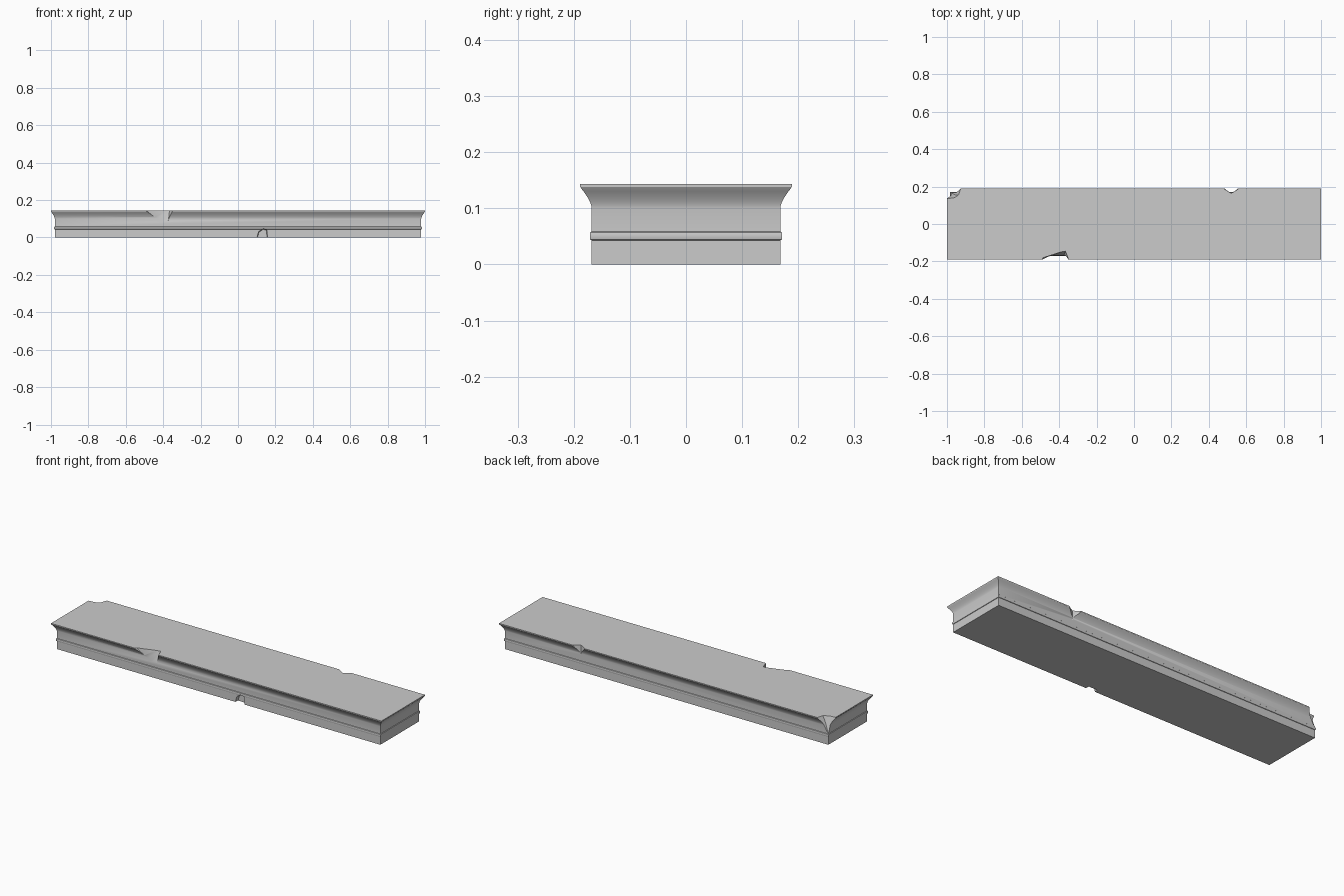
import bpy, bmesh, math

if "Cube" in bpy.data.objects:
    bpy.data.objects.remove(bpy.data.objects["Cube"])

# Moulding profile: (outward offset, height)
profile = [(0, 0), (0, 0.043), (0.0025, 0.044), (0.0035, 0.048),
           (0.0035, 0.053), (0.0025, 0.057), (0, 0.059), (0, 0.10)]
for i in range(1, 9):                      # flaring cove
    t = i / 8
    profile.append((0.0185 * t ** 1.55, 0.10 + 0.035 * t))
profile += [(0.0205, 0.138), (0.0205, 0.143)]  # top lip


def finish(bm, name):
    bmesh.ops.recalc_face_normals(bm, faces=bm.faces)
    mesh = bpy.data.meshes.new(name)
    bm.to_mesh(mesh)
    bm.free()
    ob = bpy.data.objects.new(name, mesh)
    bpy.context.collection.objects.link(ob)
    return ob


# Slab: the profile swept around a rectangle with mitred corners
bm = bmesh.new()
rings = []
for o, z in profile:
    x, y = 0.9795 + o, 0.168 + o
    rings.append([bm.verts.new((sx * x, sy * y, z))
                  for sx, sy in ((-1, -1), (1, -1), (1, 1), (-1, 1))])
for a, b in zip(rings, rings[1:]):
    for i in range(4):
        j = (i + 1) % 4
        bm.faces.new((a[i], a[j], b[j], b[i]))
bm.faces.new(rings[0][::-1])
bm.faces.new(rings[-1])
slab = finish(bm, "ledge_slab")


# Chips: convex stone-break shapes subtracted from the slab
def chip(name, points):
    bm = bmesh.new()
    for p in points:
        bm.verts.new(p)
    res = bmesh.ops.convex_hull(bm, input=bm.verts[:])
    junk = [v for v in bm.verts if not v.link_faces]
    bmesh.ops.delete(bm, geom=junk, context='VERTS')
    cutter = finish(bm, name)
    cutter.hide_render = True
    mod = slab.modifiers.new(name, 'BOOLEAN')
    mod.operation = 'DIFFERENCE'
    mod.solver = 'EXACT'
    mod.object = cutter
    return cutter


cutters = [
    chip("front_top_chip", [
        (-0.51, -0.187, 0.16), (-0.365, -0.140, 0.16), (-0.345, -0.19, 0.16),
        (-0.50, -0.22, 0.14), (-0.345, -0.22, 0.13), (-0.445, -0.17, 0.108),
        (-0.41, -0.17, 0.081), (-0.375, -0.17, 0.083), (-0.37, -0.155, 0.11),
        (-0.41, -0.22, 0.08), (-0.37, -0.22, 0.083), (-0.45, -0.22, 0.105)]),
    chip("front_bottom_chip", [
        (x, y, z) for y, s in ((-0.20, 1), (-0.148, 0.8)) for x, z in (
            (0.13 + (-0.036) * s, -0.01), (0.13 - 0.022 * s, 0.036 * s),
            (0.135, 0.054 * s), (0.13 + 0.027 * s, 0.048 * s),
            (0.13 + 0.033 * s, -0.01))]),
    chip("back_top_chip", [
        (0.472, 0.192, 0.16), (0.50, 0.175, 0.16), (0.52, 0.164, 0.16),
        (0.54, 0.175, 0.16), (0.568, 0.192, 0.16), (0.48, 0.22, 0.13),
        (0.56, 0.22, 0.13), (0.52, 0.167, 0.09), (0.52, 0.22, 0.085),
        (0.535, 0.22, 0.095)]),
    chip("back_corner_chip", [
        (-1.03, 0.128, 0.16), (-0.965, 0.133, 0.16), (-0.93, 0.155, 0.16),
        (-0.908, 0.22, 0.16), (-1.03, 0.22, 0.16), (-1.03, 0.145, 0.11),
        (-0.935, 0.22, 0.11), (-0.955, 0.155, 0.105), (-1.03, 0.22, 0.062),
        (-0.975, 0.165, 0.065)]),
]

# Bake the cuts, drop the cutters and shade
bpy.context.view_layer.objects.active = slab
slab.select_set(True)
for mod in list(slab.modifiers):
    bpy.ops.object.modifier_apply(modifier=mod.name)
for c in cutters:
    bpy.data.objects.remove(c)
bpy.ops.object.shade_smooth_by_angle(angle=math.radians(30))
